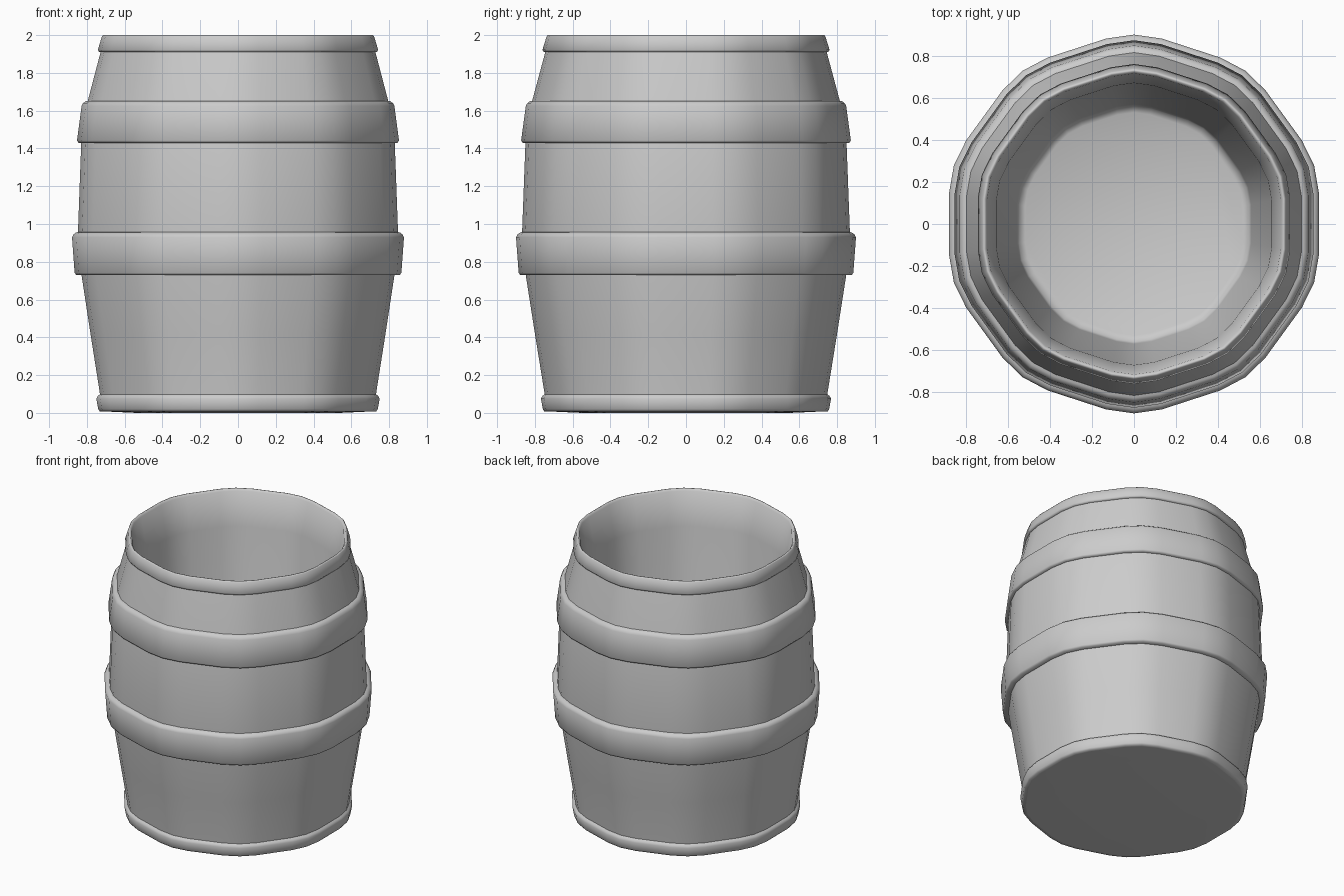
import bpy, bmesh, math

if "Cube" in bpy.data.objects:
    bpy.data.objects.remove(bpy.data.objects["Cube"])

# ten-sided cross-section with every corner rounded by three points
SECTION = []
for k in range(10):
    for off, f in ((-8.5, 0.99), (0, 1.0), (8.5, 0.99)):
        a = math.radians(18 + 36 * k + off)
        SECTION.append((f * math.cos(a), f * math.sin(a)))


def lathe(name, profile, cap=False, angle=50):
    """Sweep (radius, z) points around the section; cap closes both ends."""
    bm = bmesh.new()
    rings = [[bm.verts.new((r * x, r * y, z)) for x, y in SECTION] for r, z in profile]
    n = len(SECTION)
    for lo, hi in zip(rings, rings[1:]):
        for i in range(n):
            j = (i + 1) % n
            bm.faces.new((lo[i], lo[j], hi[j], hi[i]))
    if cap:
        bm.faces.new(rings[0][::-1])
        bm.faces.new(rings[-1])
    me = bpy.data.meshes.new(name)
    bm.to_mesh(me)
    bm.free()
    ob = bpy.data.objects.new(name, me)
    bpy.context.collection.objects.link(ob)
    bpy.context.view_layer.objects.active = ob
    ob.select_set(True)
    bpy.ops.object.shade_smooth_by_angle(angle=math.radians(angle))
    ob.select_set(False)
    return ob


# staves, floor and hollow inside
lathe("barrel_body", [
    (0.55, 0.0), (0.73, 0.008), (0.743, 0.04), (0.75, 0.11),
    (0.80, 0.42), (0.85, 0.74), (0.868, 0.95), (0.85, 1.43),
    (0.815, 1.65), (0.745, 1.91), (0.728, 1.99), (0.725, 1.995),
    (0.715, 1.985), (0.67, 1.75), (0.57, 0.17), (0.56, 0.135), (0.53, 0.12),
], cap=True)


def hoop(name, z0, z1, r0, r1, in0, in1):
    """Band with softened edges, its rims tucked into the staves."""
    lathe(name, [
        (in0, z0), (r0 - 0.008, z0), (r0, z0 + 0.012),
        (r1, z1 - 0.025), (r1 - 0.008, z1 - 0.01), (r1 - 0.022, z1), (in1, z1 + 0.003),
    ], angle=60)


# hoops from bottom to top
hoop("bottom_hoop", 0.008, 0.10, 0.758, 0.768, 0.72, 0.742)
hoop("lower_hoop", 0.73, 0.955, 0.886, 0.90, 0.84, 0.86)
hoop("upper_hoop", 1.43, 1.65, 0.873, 0.848, 0.84, 0.80)
lathe("rim_hoop", [
    (0.735, 1.91), (0.752, 1.91), (0.76, 1.922),
    (0.738, 1.993), (0.732, 2.0), (0.725, 2.0), (0.718, 1.99),
], angle=60)
